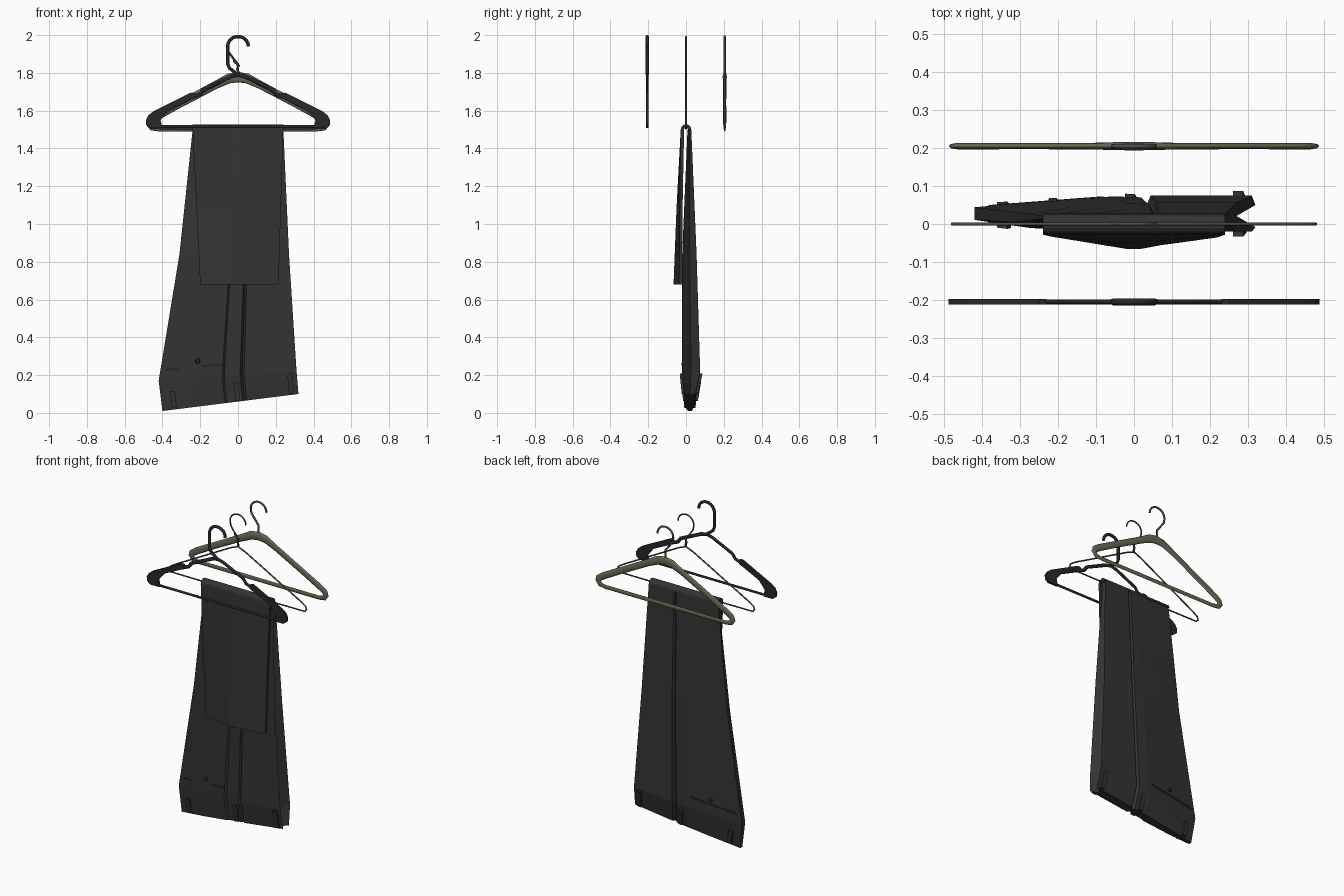
import bpy, bmesh, math
from mathutils import Vector

cube = bpy.data.objects.get("Cube")
if cube:
    bpy.data.objects.remove(cube)


def material(name, color):
    m = bpy.data.materials.new(name)
    m.use_nodes = True
    m.diffuse_color = (*color, 1)
    m.node_tree.nodes["Principled BSDF"].inputs["Base Color"].default_value = (*color, 1)
    return m


CLOTH = material("charcoal cloth", (0.033, 0.033, 0.034))
SEAM = material("dark seam", (0.02, 0.02, 0.021))
BLACK = material("black plastic", (0.02, 0.021, 0.022))
OLIVE = material("olive plastic", (0.14, 0.14, 0.085))
STEEL = material("grey steel", (0.08, 0.08, 0.085))


def mesh_object(name, bm, mat):
    bmesh.ops.recalc_face_normals(bm, faces=bm.faces)
    mesh = bpy.data.meshes.new(name)
    bm.to_mesh(mesh)
    bm.free()
    mesh.materials.append(mat)
    ob = bpy.data.objects.new(name, mesh)
    bpy.context.collection.objects.link(ob)
    return ob


def loft(name, rings, mat):
    """Skin a list of equal closed rings and cap both ends."""
    bm = bmesh.new()
    rows = [[bm.verts.new(p) for p in ring] for ring in rings]
    n = len(rows[0])
    for a, b in zip(rows, rows[1:]):
        for i in range(n):
            j = (i + 1) % n
            bm.faces.new((a[i], a[j], b[j], b[i]))
    bm.faces.new(rows[0])
    bm.faces.new(rows[-1])
    return mesh_object(name, bm, mat)


def tube(name, points, y, mat, closed=False, flat=1.0, smooth=False):
    """Sweep a round section through (x, z, radius) points; flat squashes it in y."""
    cu = bpy.data.curves.new(name, "CURVE")
    cu.dimensions = "3D"
    cu.bevel_depth = 1
    cu.bevel_resolution = 2
    cu.use_fill_caps = True
    sp = cu.splines.new("NURBS" if smooth else "POLY")
    sp.points.add(len(points) - 1)
    for p, (x, z, r) in zip(sp.points, points):
        p.co = (x, 0, z, 1)
        p.radius = r
    sp.use_cyclic_u = closed
    if smooth:
        sp.order_u = 3
        sp.use_endpoint_u = True
        sp.resolution_u = 5
    ob = bpy.data.objects.new(name, cu)
    bpy.context.collection.objects.link(ob)
    ob.location.y = y
    ob.scale.y = flat
    cu.materials.append(mat)
    bpy.ops.object.select_all(action="DESELECT")
    bpy.context.view_layer.objects.active = ob
    ob.select_set(True)
    bpy.ops.object.convert(target="MESH")
    bpy.ops.object.shade_smooth_by_angle(angle=math.radians(50))
    return bpy.context.object


def mirrored(half):
    """Close a right-hand half path that starts and ends on the centre line."""
    return half + [(-x, z, r) for x, z, r in reversed(half[1:-1])]


def hook(name, y, r, mat, neck):
    arc = [(0.055 * math.cos(a), 1.94 + 0.053 * math.sin(a), r)
           for a in (math.radians(d) for d in range(0, 181, 20))]
    return tube(name, arc + [(x, z, r) for x, z in neck], y, mat)


# Trousers body: rows run from waist (bottom) to fold (top)
# each row: left x, left z, right x, right z, front y, back y
ROWS = [(-0.40, 0.01, 0.32, 0.10, -0.008, 0.05),
        (-0.42, 0.17, 0.31, 0.22, -0.02, 0.075),
        (-0.31, 0.84, 0.27, 0.84, -0.02, 0.056),
        (-0.24, 1.50, 0.24, 1.50, 0.008, 0.028)]
FRONT = [(0, 0.35), (0.2, 0.8), (0.46, 1), (0.475, 0.75), (0.59, 0.8),
         (0.605, 0.45), (0.62, 1), (1, 1)]
BACK = [(0, 0.35), (0.25, 0.7), (0.5, 0.95), (0.6, 0.9), (0.62, 0.4), (0.635, 1), (1, 1)]


def surface(u, t, side, out=0.0):
    """Point on the trousers: u across, t up the rows, side -1 front or 1 back."""
    i = min(int(t), len(ROWS) - 2)
    lx, lz, rx, rz, yf, yb = (a + (b - a) * (t - i) for a, b in zip(ROWS[i], ROWS[i + 1]))
    prof = FRONT if side < 0 else BACK
    w = prof[-1][1]
    for (u0, w0), (u1, w1) in zip(prof, prof[1:]):
        if u0 <= u <= u1:
            w = w0 + (w1 - w0) * (u - u0) / (u1 - u0)
            break
    y = (yf + yb) / 2 + side * ((yb - yf) / 2 * w + out)
    return Vector((lx + (rx - lx) * u, y, lz + (rz - lz) * u))


def body_ring(t):
    front = [surface(u, t, -1) for u, w in FRONT]
    back = [surface(u, t, 1) for u, w in reversed(BACK)]
    notch = (surface(0.93, t, -1) + surface(0.93, t, 1)) / 2
    return front + [notch] + back


loft("trouser_body", [body_ring(t) for t in (0, 0.5, 1, 1.5, 2, 2.5, 3)], CLOTH)


def patch(name, u0, u1, ta, tb, side, out, mat, lift=0.0):
    """Thin slab following the cloth; ta and tb give (left, right) heights."""
    ends = []
    for u, lo, hi in ((u0, ta[0], tb[0]), (u1, ta[1], tb[1])):
        ends.append([surface(u, lo, side, lift - 0.002), surface(u, lo, side, out),
                     surface(u, hi, side, out), surface(u, hi, side, lift - 0.002)])
    return loft(name, ends, mat)


# Pocket welts, buttons and belt loops on both faces
for side, label in ((-1, "front"), (1, "back")):
    patch(label + "_pocket_welt", 0.04, 0.46, (1.07, 1.09), (1.09, 1.11), side, 0.004, SEAM)
    bm = bmesh.new()
    bmesh.ops.create_cone(bm, cap_ends=True, segments=10, radius1=0.015, radius2=0.011, depth=0.012)
    button = mesh_object(label + "_button", bm, SEAM)
    button.rotation_euler.x = -side * math.pi / 2
    button.location = surface(0.27, 1.14, side, 0.003)
    for k, (u, t0, t1) in enumerate(((0.09, 0.06, 0.62), (0.555, 0.03, 0.75), (0.95, 0.05, 0.92))):
        patch(f"{label}_belt_loop_{k + 1}", u - 0.018, u + 0.018,
              (t0, t0), (t1, t1), side, 0.014, CLOTH)

# Leg part folded over the front: a shallow ridged slab
def flap_ring(x0, x1, z, inner, edge, ridge):
    xs = (0, 0.44, 0.52, 0.65, 1)
    ys = (edge, ridge, ridge, (edge + ridge * 2) / 3, edge)
    outer = [(x0 + (x1 - x0) * f, y, z) for f, y in zip(xs, ys)]
    return outer + [(x1, inner, z), (x0, inner, z)]


loft("folded_leg", [flap_ring(-0.20, 0.215, 0.68, -0.022, -0.036, -0.066),
                    flap_ring(-0.22, 0.227, 1.09, -0.018, -0.033, -0.05),
                    flap_ring(-0.24, 0.24, 1.50, -0.01, -0.028, -0.028)], CLOTH)

# Rounded fold over the hanger bar
angles = [math.pi * i / 8 for i in range(9)]
arch = [(0.028 * math.cos(a), 1.50 + 0.028 * math.sin(a)) for a in angles]
arch += [(0.010 * math.cos(a), 1.50 + 0.010 * math.sin(a)) for a in reversed(angles)]
loft("cloth_fold", [[(x, y, z) for y, z in arch] for x in (-0.24, 0.24)], CLOTH)

# Wire hanger inside the fold
W = 0.0045
tube("wire_frame", mirrored([(0, 1.79, W), (0.05, 1.77, W), (0.44, 1.56, W), (0.472, 1.538, W),
                             (0.478, 1.52, W), (0.465, 1.506, W), (0, 1.504, W)]), 0, STEEL, True)
hook("wire_hook", 0, W, STEEL, [(-0.05, 1.91), (-0.03, 1.88), (-0.012, 1.86), (0, 1.83), (0, 1.79)])
twist = [(0.007 * math.sin(i * 1.3), 1.79 + 0.008 * i, W) for i in range(11)]
tube("wire_twist", [(x - max(0, z - 1.84) * 0.8, z, r) for x, z, r in twist], 0, STEEL)

# Olive hanger at the back
tube("olive_frame", mirrored([(0, 1.778, 0.028), (0.05, 1.77, 0.026), (0.12, 1.735, 0.021),
                              (0.30, 1.64, 0.02), (0.43, 1.57, 0.021), (0.462, 1.548, 0.021),
                              (0.468, 1.53, 0.02), (0.455, 1.51, 0.016), (0.42, 1.503, 0.013),
                              (0, 1.503, 0.013)]), 0.205, OLIVE, True, 0.4)
hook("olive_hook", 0.205, 0.006, STEEL, [(-0.05, 1.91), (-0.02, 1.87), (0, 1.845), (0, 1.79)])

# Black hanger at the front
Y = -0.205
hook("black_hook", Y, 0.009, BLACK, [(-0.055, 1.85), (-0.045, 1.825), (0, 1.79)])
shoulder = [(0, 1.79), (0.04, 1.78), (0.18, 1.715), (0.20, 1.688), (0.235, 1.675), (0.27, 1.672)]
for s, side in ((1, "left"), (-1, "right")):
    tube(side + "_black_shoulder", [(s * x, z, 0.011) for x, z in shoulder], Y, BLACK, flat=0.6)
    outline = [(0.23, 1.692), (0.25, 1.695), (0.45, 1.595), (0.475, 1.575), (0.488, 1.55),
               (0.485, 1.525), (0.465, 1.508), (0.40, 1.508), (0.41, 1.55), (0.37, 1.60),
               (0.25, 1.658), (0.23, 1.665)]
    loft(side + "_black_end", [[(s * x, Y + d, z) for x, z in outline]
                               for d in (-0.007, 0.007)], BLACK)
tube("black_bar", [(-0.43, 1.516, 0.008), (0.43, 1.516, 0.008)], Y, BLACK, flat=0.75)
